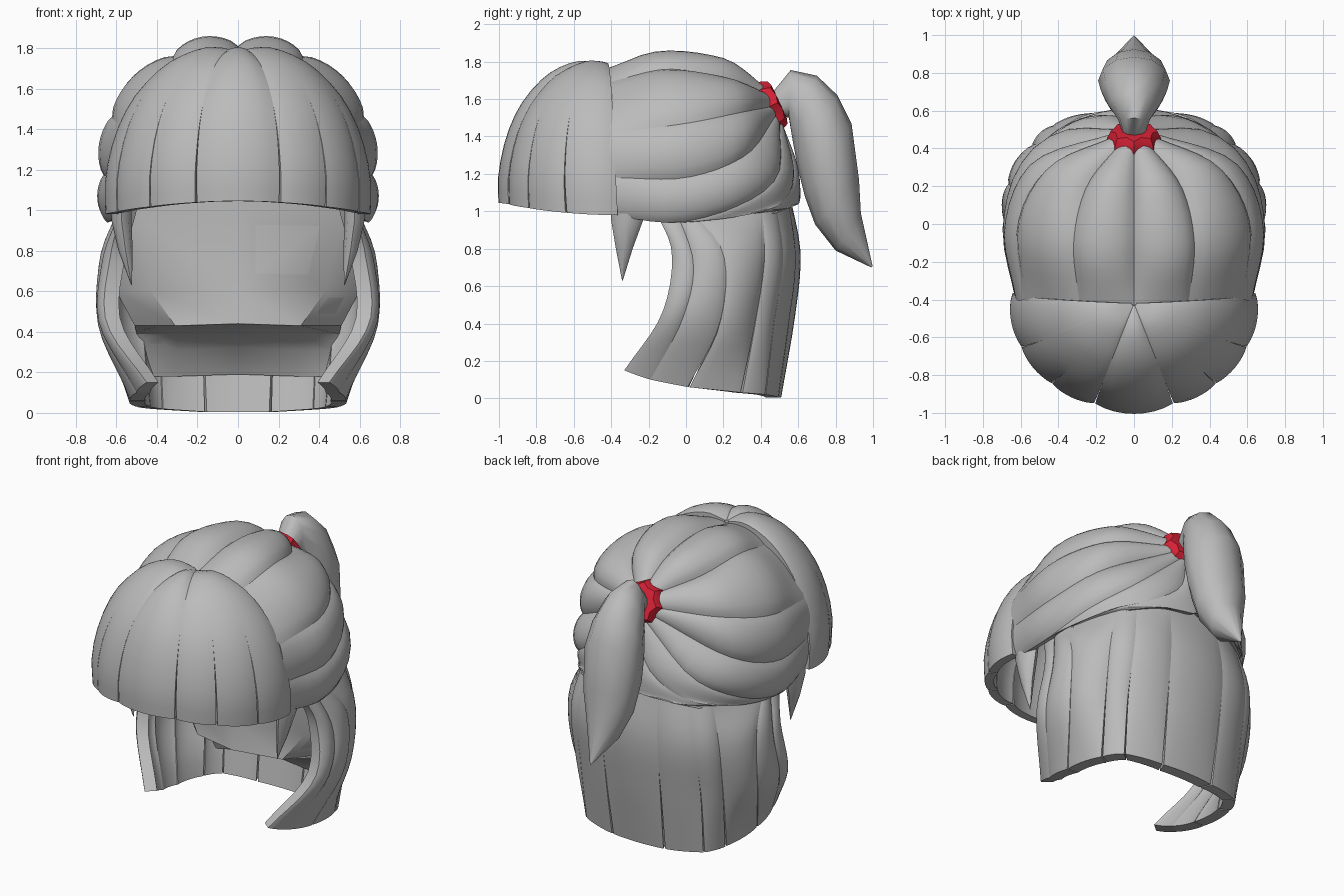
import bpy, bmesh, math
from mathutils import Vector as V

if "Cube" in bpy.data.objects:
    bpy.data.objects.remove(bpy.data.objects["Cube"])


def material(name, rgb):
    m = bpy.data.materials.new(name)
    m.diffuse_color = (*rgb, 1)
    m.use_nodes = True
    m.node_tree.nodes["Principled BSDF"].inputs["Base Color"].default_value = m.diffuse_color
    return m


GREY = material("hair grey", (0.5, 0.5, 0.5))
RED = material("tie red", (0.70, 0.016, 0.037))


def finish(name, verts, faces, mat, mirror=False, angle=40):
    me = bpy.data.meshes.new(name)
    me.from_pydata([tuple(v) for v in verts], [], faces)
    bm = bmesh.new()
    bm.from_mesh(me)
    bmesh.ops.recalc_face_normals(bm, faces=bm.faces)
    bm.to_mesh(me)
    bm.free()
    me.materials.append(mat)
    me.shade_smooth()
    me.set_sharp_from_angle(angle=math.radians(angle))
    ob = bpy.data.objects.new(name, me)
    bpy.context.collection.objects.link(ob)
    if mirror:
        mod = ob.modifiers.new("mirror", 'MIRROR')
        mod.use_mirror_merge = False
    return ob


def spline(pts, u):
    """Smooth curve through the points, u from 0 to 1."""
    n = len(pts) - 1
    i = min(int(u * n), n - 1)
    t = u * n - i
    b, c = V(pts[i]), V(pts[i + 1])
    a = V(pts[i - 1]) if i > 0 else 2 * b - c
    d = V(pts[i + 2]) if i + 2 <= n else 2 * c - b
    return 0.5 * (2 * b + (c - a) * t + (2 * a - 5 * b + 4 * c - d) * t * t
                  + (3 * b - a - 3 * c + d) * t ** 3)


def shell(name, surf, ns, nu, thick, mirror=False, angle=40):
    """Closed slab: surf(s, u) gives a point and its outward direction."""
    outer, inner = [], []
    for j in range(nu + 1):
        for i in range(ns + 1):
            p, n = surf(i / ns, j / nu)
            outer.append(p)
            inner.append(p - n * thick)
    w, k = ns + 1, len(outer)
    faces = []
    for j in range(nu):
        for i in range(ns):
            q = [j * w + i, j * w + i + 1, (j + 1) * w + i + 1, (j + 1) * w + i]
            faces += [q, [a + k for a in reversed(q)]]
    rim = ([i for i in range(ns)] + [j * w + ns for j in range(nu)]
           + [nu * w + i for i in range(ns, 0, -1)] + [j * w for j in range(nu, 0, -1)])
    for a, b in zip(rim, rim[1:] + rim[:1]):
        faces.append([b, a, a + k, b + k])
    return finish(name, outer + inner, faces, GREY, mirror, angle)


def lock(name, left, right, bulge, outward, gap=0, mirror=True, thick=0.05, fade=(0.5, 0.2)):
    """Rounded strip of hair between two edge curves."""
    def surf(s, u):
        g = gap * max(0, u - 0.5) * 2
        t = g + (1 - 2 * g) * s
        p = spline(left, u).lerp(spline(right, u), t)
        n = outward(p)
        ends = fade[0] + (1 - fade[0]) * min(1, u * 4)
        ends *= fade[1] + (1 - fade[1]) * min(1, (1 - u) * 3)
        return p + n * bulge * math.sin(math.pi * s) ** 0.75 * ends, n
    return shell(name, surf, 10, 14, thick, mirror)


def loft(name, rings, mat, mirror=False, angle=40):
    n = len(rings[0])
    verts = [p for r in rings for p in r]
    faces = [[j * n + i, j * n + (i + 1) % n, (j + 1) * n + (i + 1) % n, (j + 1) * n + i]
             for j in range(len(rings) - 1) for i in range(n)]
    faces += [list(range(n)), list(range(len(verts) - n, len(verts)))]
    return finish(name, verts, faces, mat, mirror, angle)


# Fringe: slices of a half dome radiating from the crown
DOME = [(0.02, 0, 1.77), (0.2, 0, 1.79), (0.4, 0, 1.76), (0.6, 0, 1.69),
        (0.8, 0, 1.555), (0.93, 0, 1.39), (1.0, 0, 1.2), (1.0, 0, 1.045)]


def fringe(name, a, b, start, mirror):
    def surf(s, u):
        g = 0.02 * max(0, u - 0.6) * 2
        deg = a + (b - a) * (g + (1 - 2 * g) * s)
        phi = math.radians(deg)
        q, _, z = spline(DOME, u)
        side = math.sin(phi) ** 2
        p = V((0.64 * q * math.sin(phi), -0.42 - 0.56 * q * math.cos(phi) + 0.04 * u ** 2 * side,
               z - 0.065 * side * u ** 3))
        n = (p - V((0, -0.4, 1.0))).normalized()
        if p.z < 1.2:
            n = V((p.x, p.y + 0.4, 0.2 * (p.z - 1.0))).normalized()
        # broad swell of each main section, then a slight swell per cut slice
        t = (deg + 19) / 38 if abs(deg) < 19 else (deg - 19) / 73
        swell = (0.014 if abs(deg) < 19 else 0.022) * max(0, math.sin(math.pi * t)) ** 0.7
        ramp = min(1, max(0, (u - start) / 0.3))
        return p + n * (swell * min(1, u * 5) + 0.009 * math.sin(math.pi * s) ** 0.7 * ramp), n
    shell(name, surf, 8, 16, 0.055, mirror)


fringe("fringe_center", -19, 19, 0.0, False)
fringe("fringe_inner_side", 19, 41, 0.5, True)
fringe("fringe_outer_side", 41, 64, 0.5, True)
fringe("fringe_temple", 64, 92, 0.5, True)

# Cap: swept-back locks gathered at the tie
CAP = [
    [(0, -.43, 1.75), (0, -.1, 1.81), (0, .2, 1.77), (0, .41, 1.66)],
    [(.29, -.41, 1.69), (.32, -.1, 1.76), (.25, .2, 1.71), (.07, .43, 1.63)],
    [(.585, -.40, 1.42), (.615, 0, 1.47), (.45, .30, 1.53), (.11, .46, 1.56)],
    [(.62, -.39, 1.18), (.66, 0, 1.18), (.52, .32, 1.30), (.10, .48, 1.51)],
    [(.60, -.38, .975), (.645, -.05, .94), (.585, .28, 1.03), (.38, .49, 1.19), (.06, .50, 1.47)],
    [(.61, .10, .97), (.51, .40, 1.0), (.32, .54, 1.07), (.12, .575, 1.22), (.03, .52, 1.45)],
    [(.43, .48, .99), (.25, .58, 1.03), (0, .61, 1.07), (0, .585, 1.26), (0, .52, 1.44)],
]


def from_head(p):
    return (p - V((0, 0.05, 1.22))).normalized()


for i in range(6):
    lock(f"cap_lock_{i + 1}", CAP[i], CAP[i + 1], (.075, .07, .045, .042, .035, .02)[i],
         from_head)

# Long hair: side and back locks hanging below the cap
FALL = [
    [(.57, -.16, 1.0), (.63, -.075, .77), (.65, -.13, .45), (.45, -.33, .15)],
    [(.57, -.06, 1.02), (.665, .04, .72), (.67, -.02, .42), (.50, -.19, .10)],
    [(.58, .01, 1.02), (.655, .20, .77), (.65, .18, .40), (.53, .01, .06)],
    [(.46, .40, 1.07), (.535, .42, .75), (.53, .37, .40), (.50, .30, .03)],
    [(.37, .47, 1.09), (.43, .52, .75), (.44, .47, .40), (.43, .425, .02)],
    [(.17, .54, 1.12), (.20, .585, .75), (.20, .55, .40), (.19, .495, .005)],
]


def from_neck(p):
    return V((p.x, p.y - 0.05, 0)).normalized()


for i in range(5):
    lock(f"long_lock_{i + 1}", FALL[i], FALL[i + 1], (.022, .025, .035, .02, .022)[i],
         from_neck, gap=(0, 0, .03, .02, .02)[i], thick=.075, fade=(.3, .5))
lock("long_lock_back", [(-x, y, z) for x, y, z in FALL[5]], FALL[5], .028, from_neck,
     gap=.02, mirror=False, thick=.075, fade=(.3, .5))

# Inner liner closing the head opening: center y, edge x y, outer x y, height
LINER = [(-.1, .25, -.08, .3, -.05, 1.66), (0, .48, .05, .55, .05, 1.35),
         (0, .53, .07, .60, .12, 1.0), (-.04, .43, .08, .60, .22, .6),
         (-.06, .31, .02, .51, .28, .43), (.20, .3, .24, .50, .31, .39),
         (.36, .3, .34, .47, .33, .31), (.45, .3, .41, .45, .35, .18)]


def liner_surf(s, u):
    yc, w, ye, wo, yo, z = LINER[round(u * 7)]
    p = [V((-wo, yo, z)), V((-w, ye, z)), V((0, yc, z + .01)), V((w, ye, z)), V((wo, yo, z))]
    return p[round(s * 4)], V((0, -.7, -.7))


shell("inner_liner", liner_surf, 4, 7, 0.02, angle=35)

# Pointed strands in front of the ears
loft("ear_strand", [[V((x + hx * math.cos(k * math.pi / 4), y + hy * math.sin(k * math.pi / 4), z))
                     for k in range(8)]
                    for x, y, z, hx, hy in [(.575, -.30, 1.12, .05, .10), (.575, -.315, .95, .05, .085),
                                            (.555, -.33, .8, .035, .045), (.525, -.34, .63, .002, .002)]],
     GREY, mirror=True, angle=50)

# Ponytail: outer y z, inner y z, half width
TAIL = [(.45, 1.62, .51, 1.51, .06), (.56, 1.755, .55, 1.50, .085), (.70, 1.725, .57, 1.38, .14),
        (.81, 1.62, .60, 1.22, .175), (.885, 1.47, .635, 1.08, .19), (.925, 1.17, .69, .93, .165),
        (.935, .99, .80, .79, .11), (.998, .705, .99, .70, .004)]
rings = []
for yo, zo, yi, zi, w in TAIL:
    a, b = V((0, yo, zo)), V((0, yi, zi))
    rings.append([(a + b) / 2 + (a - b) / 2 * math.cos(k * math.pi / 6)
                  + V((w * math.sin(k * math.pi / 6), 0, 0)) for k in range(12)])
loft("ponytail", rings, GREY, angle=55)

# Hair tie: gathered ring with a scalloped front rim
axis, up = V((0, .9, .42)).normalized(), V((0, -.42, .9)).normalized()
rings = []
for off, r, wave in [(-.055, .137, .016), (0, .132, .008), (.035, .115, .01), (.035, .07, 0)]:
    rings.append([V((0, .467, 1.57)) + axis * (off - (wave if k % 2 == 0 else 0))
                  + (V((1, 0, 0)) * math.sin(k * math.pi / 8) + up * math.cos(k * math.pi / 8))
                  * (r + (wave if k % 2 == 0 else -wave)) for k in range(16)])
loft("hair_tie", rings, RED, angle=25)
